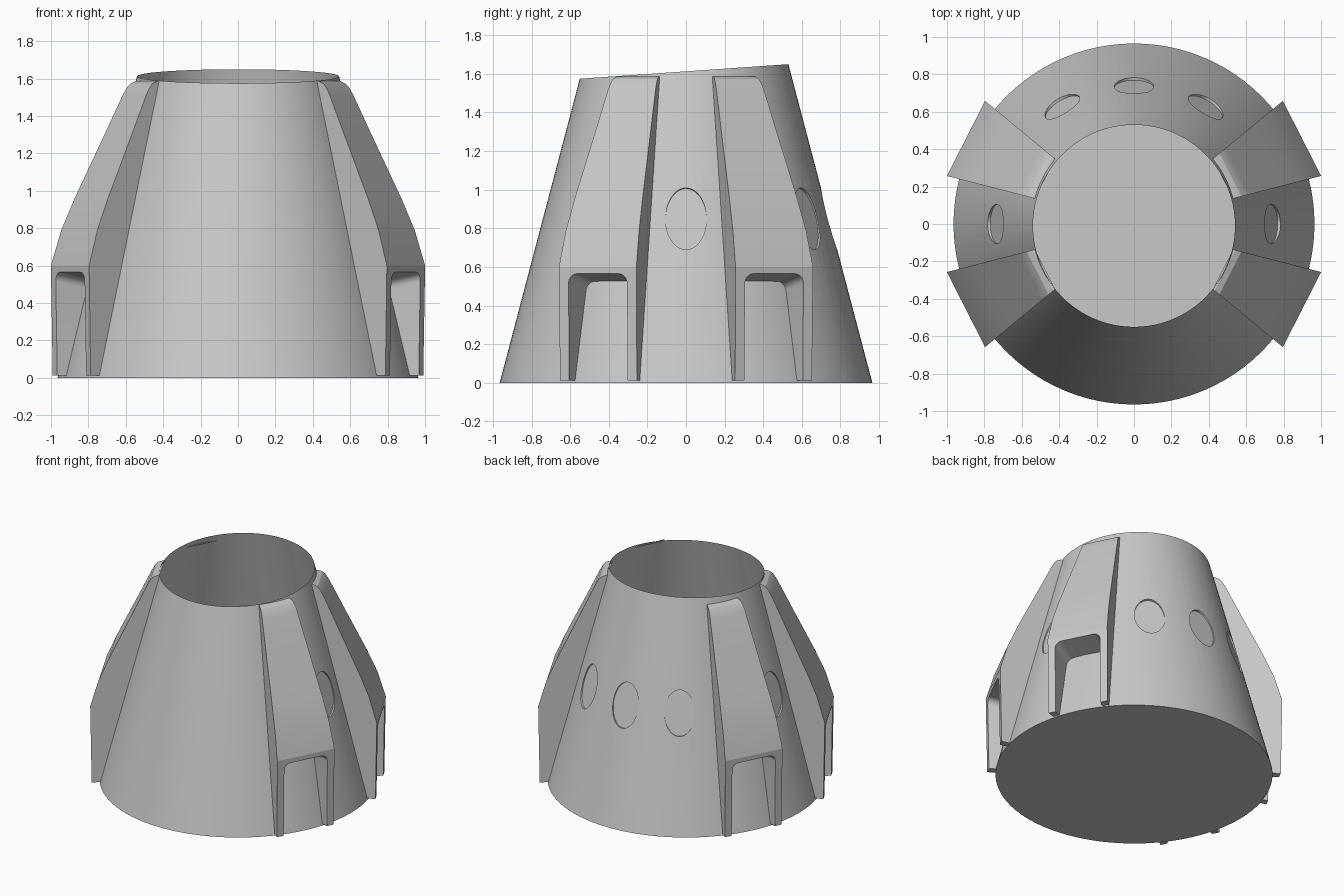
import bpy, bmesh, math
from mathutils import Matrix, Vector

if "Cube" in bpy.data.objects:
    bpy.data.objects.remove(bpy.data.objects["Cube"])

K = 0.2635                                   # wall taper of the cone


def cone_r(z):
    return 0.965 - K * z


grey = bpy.data.materials.new("light_grey")
grey.diffuse_color = (0.58, 0.58, 0.58, 1)
grey.use_nodes = True
grey.node_tree.nodes["Principled BSDF"].inputs["Base Color"].default_value = grey.diffuse_color


def make(name, bm, angle=None):
    bmesh.ops.recalc_face_normals(bm, faces=bm.faces)
    me = bpy.data.meshes.new(name)
    bm.to_mesh(me)
    bm.free()
    me.materials.append(grey)
    ob = bpy.data.objects.new(name, me)
    bpy.context.collection.objects.link(ob)
    if angle:
        smooth(ob, angle)
    return ob


def smooth(ob, angle):
    bpy.ops.object.select_all(action='DESELECT')
    ob.select_set(True)
    bpy.context.view_layer.objects.active = ob
    bpy.ops.object.shade_smooth_by_angle(angle=math.radians(angle))


# Cone body with a slanted top
bm = bmesh.new()
N = 96
low, top = [], []
for i in range(N):
    t = 2 * math.pi * i / N
    c, s = math.cos(t), math.sin(t)
    r = (0.965 - K * 1.613) / (1 + K * 0.0694 * s)
    low.append(bm.verts.new((0.965 * c, 0.965 * s, 0)))
    top.append(bm.verts.new((r * c, r * s, 1.613 + 0.0694 * r * s)))
for i in range(N):
    j = (i + 1) % N
    bm.faces.new((low[i], low[j], top[j], top[i]))
bm.faces.new(low[::-1])
bm.faces.new(top)
shell = make("cone_shell", bm)

# Shallow oval portholes: both sides and three at the back
bm = bmesh.new()
for deg in (0, 58.5, 90, 121.5, 180):
    t = math.radians(deg)
    n = Vector((math.cos(t), math.sin(t), K)).normalized()
    u = Vector((-math.sin(t), math.cos(t), 0))
    v = n.cross(u)
    r = cone_r(0.85)
    p = Vector((r * math.cos(t), r * math.sin(t), 0.85)) + n * 0.085
    m = Matrix((u * 0.106, v * 0.165, n)).transposed().to_4x4()
    m.translation = p
    bmesh.ops.create_cone(bm, cap_ends=True, segments=48, radius1=1,
                          radius2=1, depth=0.2, matrix=m)
cutter = make("porthole_cutter", bm)
cutter.hide_render = True
mod = shell.modifiers.new("portholes", 'BOOLEAN')
mod.operation = 'DIFFERENCE'
mod.solver = 'EXACT'
mod.object = cutter
dg = bpy.context.evaluated_depsgraph_get()
cut_mesh = bpy.data.meshes.new_from_object(shell.evaluated_get(dg))
shell.modifiers.clear()
shell.data = cut_mesh
bpy.data.objects.remove(cutter)

# Open the top of the shell
bm = bmesh.new()
bm.from_mesh(shell.data)
lids = [f for f in bm.faces if f.normal.z > 0.9 and f.calc_center_median().z > 1.5]
bmesh.ops.delete(bm, geom=lids, context='FACES')
bm.to_mesh(shell.data)
bm.free()
smooth(shell, 30)

# Leg profile: distance from the axis, height
ROWS = [(0.998, 0.012), (1.008, 0.6), (0.952, 0.79), (0.88, 0.96), (0.80, 1.13),
        (0.715, 1.31), (0.622, 1.51), (0.60, 1.55), (0.578, 1.574), (0.547, 1.587)]
HALF = math.radians(12.6)


def add_leg(name, deg):
    bm = bmesh.new()
    rot = Matrix.Rotation(math.radians(deg), 3, 'Z')

    def vert(d, s, z):
        return bm.verts.new(rot @ Vector((d, s, z)))

    # side walls run radially from the outer face to the cone
    outer, inner = [], []
    for d, z in ROWS:
        r = cone_r(z)
        outer.append([vert(d, k * d * math.tan(HALF), z) for k in (-1, 1)])
        inner.append([vert(r * math.cos(HALF), k * r * math.sin(HALF), z) for k in (-1, 1)])
    for i in range(len(ROWS) - 1):
        for k in (0, 1):
            bm.faces.new((outer[i][k], outer[i + 1][k], inner[i + 1][k], inner[i][k]))
        if i:
            bm.faces.new((outer[i][0], outer[i][1], outer[i + 1][1], outer[i + 1][0]))
    bm.faces.new((outer[-1][0], outer[-1][1], inner[-1][1], inner[-1][0]))

    # arched opening in the lower outer face
    w, h, c = 0.17, 0.565, 0.05
    arc = [(-w + c - c * math.cos(a), h - c + c * math.sin(a))
           for a in (math.pi / 2 * i / 8 for i in range(9))]
    path = [(-w, 0.012)] + arc + [(-s, z) for s, z in arc[::-1]] + [(w, 0.012)]
    rim, back = [], []
    for s, z in path:
        rim.append(vert(0.998 + 0.01 * (z - 0.012) / 0.588, s, z))
        zi, si = z * 0.93, s * 0.95
        back.append(vert(math.sqrt(cone_r(zi) ** 2 - si ** 2), si, zi))
    bm.faces.new([outer[0][0], outer[1][0], outer[1][1], outer[0][1]] + rim[::-1])
    for i in range(len(path) - 1):
        bm.faces.new((rim[i], rim[i + 1], back[i + 1], back[i]))
    # undersides of the two feet
    for k, e in ((0, 0), (1, -1)):
        bm.faces.new((outer[0][k], rim[e], back[e], inner[0][k]))
    make(name, bm, 14.5)


for name, deg in (("leg_back_right", 27), ("leg_back_left", 153),
                  ("leg_front_left", 207), ("leg_front_right", 333)):
    add_leg(name, deg)
